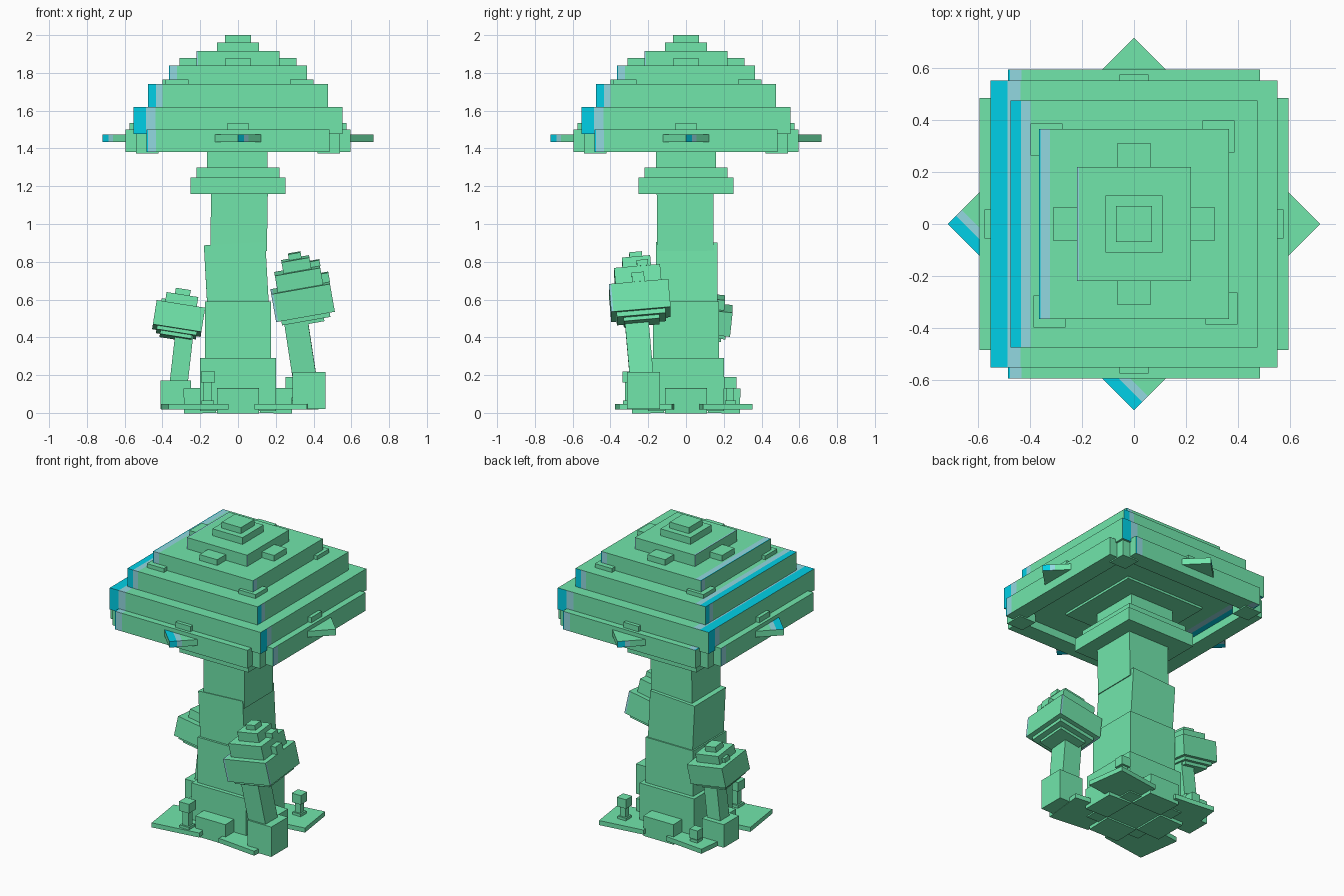
import bpy, bmesh
from math import radians
from mathutils import Matrix, Vector, Euler

if "Cube" in bpy.data.objects:
    bpy.data.objects.remove(bpy.data.objects["Cube"])


def material(name, rgb):
    m = bpy.data.materials.new(name)
    m.diffuse_color = (*rgb, 1)
    m.use_nodes = True
    m.node_tree.nodes["Principled BSDF"].inputs["Base Color"].default_value = m.diffuse_color
    return m


MATS = [material("green", (0.165, 0.79, 0.41)),
        material("cyan", (0.0, 0.65, 0.82)),
        material("grey_blue", (0.29, 0.69, 0.75))]


def rot(rx=0, ry=0, rz=0):
    return Euler((radians(rx), radians(ry), radians(rz))).to_matrix().to_4x4()


def box(name, c, h, frame=Matrix(), stripe=(0, 0), sides="xyz"):
    """Box with centre c and half sizes h; stripe = cyan and grey widths
    painted along one edge of the faces whose axis is in sides."""
    bm = bmesh.new()
    bmesh.ops.create_cube(bm, size=2, matrix=Matrix.Diagonal((*h, 1)))
    cyan, total = stripe[0], stripe[0] + stripe[1]
    if total:
        # cut the stripe borders, then colour by face direction and position
        for axis in (0, 1):
            for side in (-1, 1):
                for w in {cyan, total} - {0}:
                    n = Vector((0, 0, 0))
                    n[axis] = 1
                    bmesh.ops.bisect_plane(bm, geom=bm.verts[:] + bm.edges[:] + bm.faces[:],
                                           plane_co=n * side * (h[axis] - w), plane_no=n)
        bm.normal_update()
        for f in bm.faces:
            p, n = f.calc_center_median(), f.normal
            axis = max(range(3), key=lambda i: abs(n[i]))
            if "xyz"[axis] not in sides:
                continue
            if axis == 2 or n.y < -0.5:
                s = h[0] + p.x
            elif n.y > 0.5:
                s = h[0] - p.x
            else:
                s = h[1] + p.y * (1 if n.x > 0 else -1)
            f.material_index = 1 if s < cyan else 2 if s < total else 0
    bm.transform(frame @ Matrix.Translation(c))
    me = bpy.data.meshes.new(name)
    bm.to_mesh(me)
    bm.free()
    for m in MATS:
        me.materials.append(m)
    ob = bpy.data.objects.new(name, me)
    bpy.context.collection.objects.link(ob)
    return ob


def slab(name, half, z0, z1, x=0, y=0, stripe=(0, 0)):
    hx, hy = half if isinstance(half, tuple) else (half, half)
    return box(name, (x, y, (z0 + z1) / 2), (hx, hy, (z1 - z0) / 2), stripe=stripe)


def beam(name, a, b, half):
    """Square beam from point a to point b."""
    a, b = Vector(a), Vector(b)
    d = b - a
    tilt = Vector((0, 0, 1)).rotation_difference(d).to_matrix().to_4x4()
    return box(name, (0, 0, 0), (half, half, d.length / 2),
               Matrix.Translation((a + b) / 2) @ tilt)


# Main stem
slab("stem_base", 0.20, 0.01, 0.29)
slab("stem_lower", 0.174, 0.27, 0.59)
beam("stem_middle", (0.0, 0.003, 0.57), (-0.018, 0.005, 0.895), 0.163)
beam("stem_upper", (0.003, -0.003, 0.86), (0.008, -0.005, 1.18), 0.15)
slab("stem_ring_wide", 0.252, 1.16, 1.245)
slab("stem_ring_narrow", 0.219, 1.245, 1.30)
slab("stem_top", 0.16, 1.30, 1.50, x=-0.005)

# Cap tiers
for half, z0, z1, stripe in [(0.552, 1.477, 1.62, (0.065, 0.05)),
                             (0.476, 1.62, 1.74, (0.041, 0.036)),
                             (0.365, 1.74, 1.84, (0.006, 0.036)),
                             (0.22, 1.84, 1.915, (0, 0.009)),
                             (0.11, 1.915, 1.96, (0, 0)),
                             (0.07, 1.96, 2.0, (0, 0))]:
    slab("cap_tier", half, z0, z1, stripe=stripe)
slab("gill_plate", 0.48, 1.428, 1.478, stripe=(0.04, 0.04))
slab("gill_centre", 0.29, 1.413, 1.43)

# Cap rim walls
for s in (-1, 1):
    box("cap_rim_long", (0, 0.54 * s, 1.44), (0.485, 0.055, 0.06),
        stripe=(0.008, 0.044), sides="yz")
    box("cap_rim_side", (0.54 * s, 0, 1.44), (0.055, 0.485, 0.06),
        stripe=(0.008, 0.044), sides="x")

# Turned plate whose four tips poke out of the rim
box("diamond_plate", (0, 0, 1.455), (0.507, 0.507, 0.02), rot(rz=45), (0.045, 0.032))

# Cap details repeated on the four sides
for i in range(4):
    turn = rot(rz=90 * i)
    box("rim_bump", (0, -0.555, 1.517), (0.055, 0.02, 0.018), turn)
    box("top_bump", (0, -0.26, 1.859), (0.065, 0.05, 0.019), turn)
    box("rim_corner", (0.48, -0.48, 1.424), (0.06, 0.06, 0.052), turn)
    box("tier_corner", (0.337, -0.325, 1.753), (0.062, 0.062, 0.013), turn)

# Roots and ground plates
for i in range(4):
    box("root", (0, -0.20, 0.07), (0.11, 0.085, 0.067), rot(rz=90 * i) @ rot(rx=1.5))
for x, y, hx, hy, yaw in [(-0.23, -0.21, 0.16, 0.145, 8), (0.26, 0.20, 0.15, 0.132, 8),
                          (-0.22, 0.20, 0.14, 0.12, -6), (0.24, -0.20, 0.14, 0.14, -6)]:
    box("ground_plate", (0, 0, 0), (hx, hy, 0.015),
        Matrix.Translation((x, y, 0.033)) @ rot(rz=yaw))

# Large side mushroom
slab("large_side_base", 0.087, 0.02, 0.217, 0.375, -0.225)
beam("large_side_stem", (0.352, -0.235, 0.19), (0.30, -0.265, 0.53), 0.063)
frame = Matrix.Translation((0.342, -0.245, 0.595)) @ rot(5, -10, 0)
for half, z0, z1 in [(0.095, -0.12, -0.10), (0.13, -0.10, -0.075),
                     (0.158, -0.075, 0.075), (0.122, 0.075, 0.165),
                     (0.075, 0.165, 0.225), (0.034, 0.225, 0.257)]:
    box("large_side_cap", (0, 0, (z0 + z1) / 2), (half, half, (z1 - z0) / 2), frame,
        (0, 0.012 if half > 0.15 else 0))
box("large_side_bump", (0.135, 0, 0.10), (0.025, 0.033, 0.025), frame)
box("large_side_bump", (0.10, 0.03, 0.18), (0.025, 0.03, 0.016), frame)

# Small side mushroom
slab("small_side_base", 0.08, 0.02, 0.172, -0.33, 0.11)
beam("small_side_stem", (-0.315, 0.11, 0.15), (-0.283, 0.11, 0.43), 0.048)
frame = Matrix.Translation((-0.315, 0.11, 0.495)) @ rot(-6, 9, 0)
for half, z0, z1 in [(0.085, -0.10, -0.08), (0.107, -0.08, -0.06),
                     (0.13, -0.06, 0.07), (0.085, 0.07, 0.125),
                     (0.04, 0.125, 0.16)]:
    box("small_side_cap", (0, 0, (z0 + z1) / 2), (half, half, (z1 - z0) / 2), frame)
box("small_side_bump", (-0.08, 0.03, 0.08), (0.025, 0.025, 0.018), frame)

# Tiny mushrooms on the plates
for x, y, z, half in [(-0.16, -0.30, 0.22, 0.037), (0.285, 0.235, 0.19, 0.033),
                      (-0.25, 0.25, 0.13, 0.03)]:
    slab("tiny_foot", half * 0.9, 0.045, 0.065, x, y)
    slab("tiny_stem", half * 0.6, 0.05, z - 0.05, x, y)
    slab("tiny_cap", half, z - 0.06, z, x, y)
